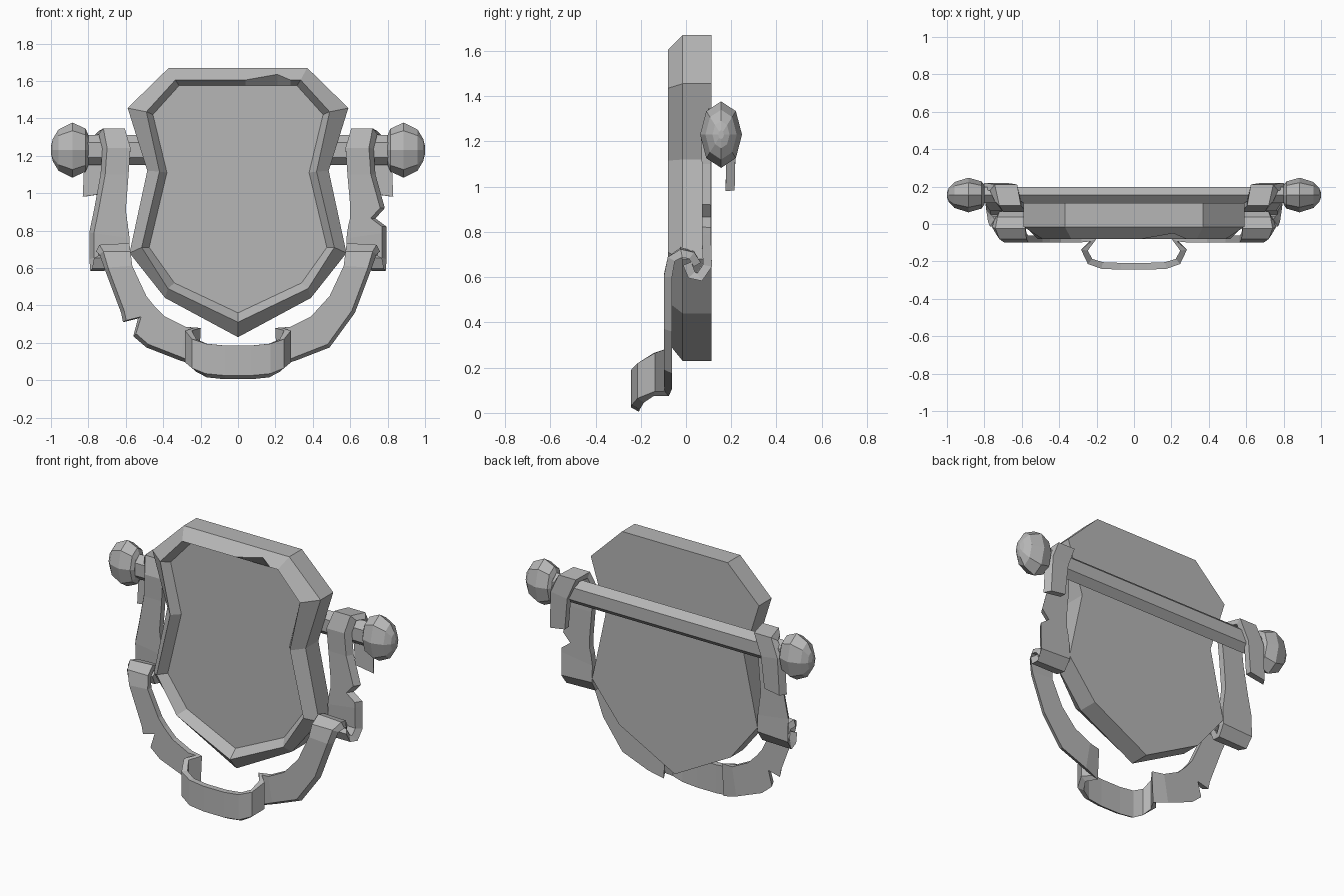
import bpy, bmesh, math
from mathutils import Vector

cube = bpy.data.objects.get("Cube")
if cube:
    bpy.data.objects.remove(cube, do_unlink=True)

GREY = (0.47, 0.47, 0.47, 1)
metal = bpy.data.materials.new("plain_grey")
metal.use_nodes = True
metal.diffuse_color = GREY
metal.node_tree.nodes["Principled BSDF"].inputs["Base Color"].default_value = GREY


def loft(name, loops):
    """Skin equal-length closed loops and cap both ends."""
    bm = bmesh.new()
    rings = [[bm.verts.new(p) for p in loop] for loop in loops]
    n = len(rings[0])
    for r, s in zip(rings, rings[1:]):
        for i in range(n):
            j = (i + 1) % n
            bm.faces.new((r[i], r[j], s[j], s[i]))
    bm.faces.new(rings[0])
    bm.faces.new(rings[-1])
    bmesh.ops.recalc_face_normals(bm, faces=bm.faces)
    me = bpy.data.meshes.new(name)
    bm.to_mesh(me)
    bm.free()
    me.materials.append(metal)
    ob = bpy.data.objects.new(name, me)
    bpy.context.collection.objects.link(ob)
    return ob


def strap(name, rows, thick=0.04, taper=0.025, mirror=False):
    """Flat bar through rows of (inner, outer) edge points, bevelled on its outer edge."""
    loops = []
    mids = [(a + b) / 2 for a, b in rows]
    for i, (a, b) in enumerate(rows):
        t = mids[min(i + 1, len(rows) - 1)] - mids[max(i - 1, 0)]
        w = (b - a).normalized()
        n = t.cross(w).normalized() * thick / 2
        loop = [a - n, b - n, b + n - w * taper, a + n]
        if mirror:
            loop = [flip(p) for p in loop]
        loops.append(loop)
    return loft(name, loops)


def flip(p):
    return Vector((-p.x, p.y, p.z))


def row(xa, za, xb, zb, y):
    return Vector((xa, y, za)), Vector((xb, y, zb))


# Shield: outer outline, raised ridge and recessed panel
outer = [(.37, 1.67), (.59, 1.455), (.485, 1.12), (.58, .68), (.39, .44)]
ridge = [(.335, 1.605), (.49, 1.435), (.42, 1.115), (.515, .71), (.375, .49)]
panel = [(.315, 1.575), (.455, 1.42), (.38, 1.11), (.475, .71), (.34, .52)]


def outline(half, tip, y, chip_dz=0, chip_dy=0):
    top = half[0][1]
    pts = [(x, y, z) for x, z in half] + [(0, y, tip)]
    pts += [(-x, y, z) for x, z in reversed(half)]
    pts += [(.04, y, top), (.21, y + chip_dy, top + chip_dz), (.28, y, top)]
    return pts


loft("shield", [
    outline(outer, .23, .112),
    outline(outer, .23, -.015),
    outline(ridge, .31, -.08, .03, .03),
    outline(panel, .36, -.025),
])


# Crossbar and end knobs, flattened front to back
def ring(x, r, sides):
    return [(x, .155 + .63 * r * math.sin(k * math.tau / sides),
             1.23 + r * math.cos(k * math.tau / sides)) for k in range(sides)]


loft("crossbar", [ring(-.84, .08, 6), ring(.84, .08, 6)])
KNOB = [(.80, .08), (.815, .115), (.885, .147), (.96, .11), (.99, .06), (1.0, .02)]
for side, s in (("left", 1), ("right", -1)):
    loft(side + "_knob", [ring(s * x, r, 8) for x, r in KNOB])

# Side straps hooked over the crossbar, with a curl at the bottom
upper = [
    row(.70, 1.0, .83, .98, .195),
    row(.68, 1.2, .82, 1.22, .2),
    row(.625, 1.32, .77, 1.32, .195),
    row(.605, 1.33, .745, 1.33, .11),
    row(.575, 1.24, .725, 1.24, .085),
    row(.585, 1.1, .735, 1.1, .09),
]
lower = [
    row(.60, .91, .77, .91, .09),
    row(.58, .76, .795, .79, .09),
    row(.58, .66, .795, .65, .095),
    row(.585, .605, .79, .60, .06),
    row(.59, .61, .78, .61, .025),
    row(.59, .66, .77, .66, .005),
]
notch = [row(.60, .93, .785, .92, .09), row(.60, .87, .735, .865, .09),
         row(.59, .83, .795, .82, .09)]
strap("left_strap", upper + notch + lower[1:])
strap("right_strap", upper + lower, mirror=True)

# Lower bail: hooked ends, curved sides and a bulging centre loop
hook = [
    row(.58, .655, .74, .655, .05),
    row(.58, .70, .75, .695, .025),
    row(.58, .715, .76, .705, -.02),
    row(.575, .68, .74, .68, -.065),
    row(.565, .61, .715, .60, -.08),
    row(.49, .45, .625, .36, -.08),
]
sweep = [
    row(.39, .34, .49, .175, -.08),
    row(.28, .285, .31, .105, -.08),
    row(.215, .28, .225, .075, -.085),
]
bulge = [
    row(.265, .265, .265, .075, -.14),
    row(.235, .22, .235, .045, -.20),
    row(.17, .195, .17, .015, -.222),
    row(.07, .185, .07, .005, -.226),
]
chip = [row(.45, .40, .615, .31, -.08), row(.435, .385, .535, .33, -.08),
        row(.42, .37, .56, .235, -.08)]
mirrored = [(flip(a), flip(b)) for a, b in reversed(hook + chip + sweep + bulge)]
strap("lower_bail", hook + sweep + bulge + mirrored, thick=.036, taper=.02)
